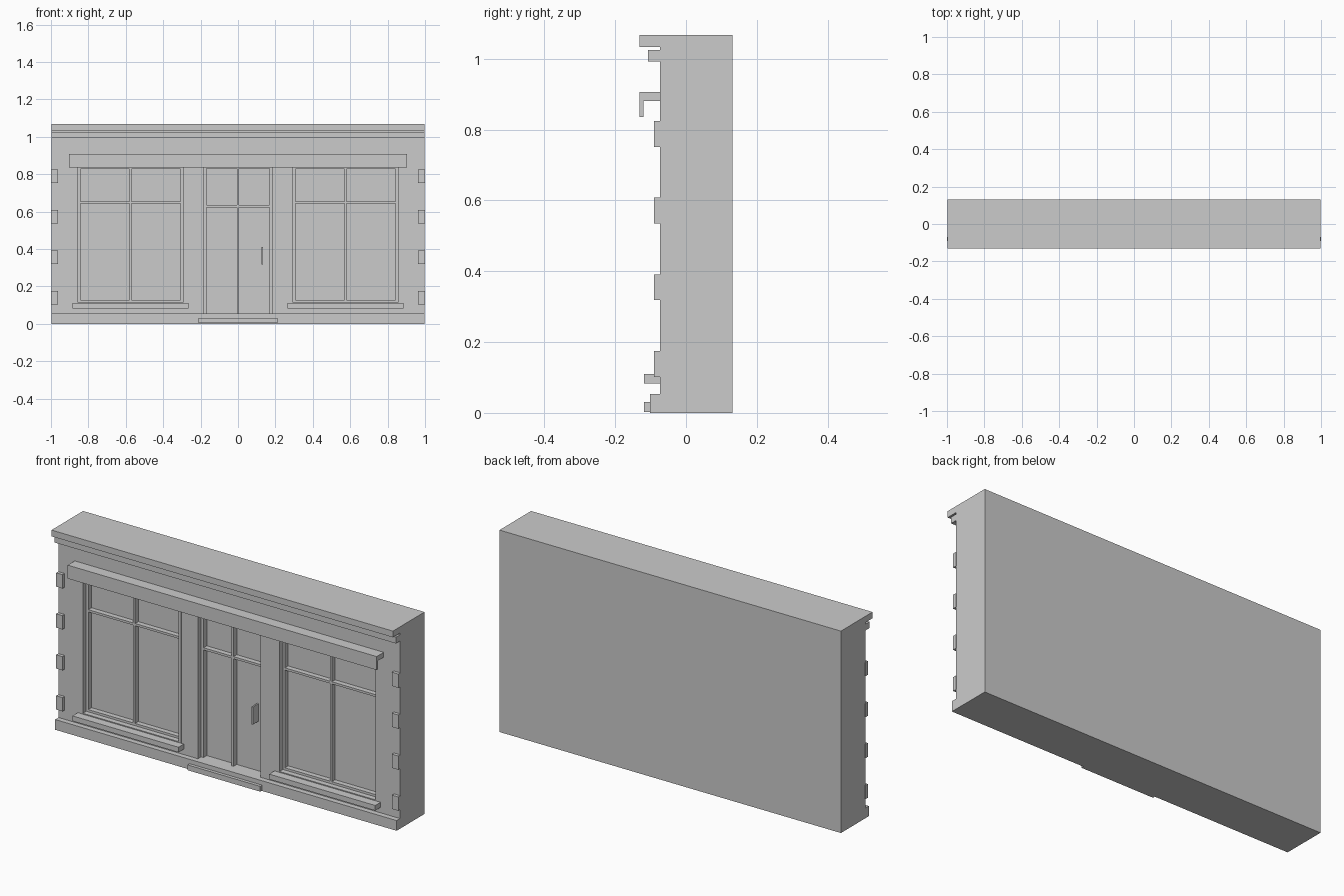
import bpy

if "Cube" in bpy.data.objects:
    bpy.data.objects.remove(bpy.data.objects["Cube"])

WALL_Y = -0.073    # wall front
BAR_Y = -0.046     # sash and glazing bar front
GLASS_Y = -0.019   # recessed pane surface
BACK_Y = 0.132
HALF = 0.998


def make(name, boxes):
    """One object from a list of boxes (x0, x1, y0, y1, z0, z1)."""
    verts, faces = [], []
    for x0, x1, y0, y1, z0, z1 in boxes:
        n = len(verts)
        verts += [(x, y, z) for z in (z0, z1)
                  for x, y in ((x0, y0), (x1, y0), (x1, y1), (x0, y1))]
        faces += [[n + i for i in f] for f in (
            (3, 2, 1, 0), (4, 5, 6, 7), (0, 1, 5, 4),
            (1, 2, 6, 5), (2, 3, 7, 6), (3, 0, 4, 7))]
    mesh = bpy.data.meshes.new(name)
    mesh.from_pydata(verts, [], faces)
    ob = bpy.data.objects.new(name, mesh)
    bpy.context.collection.objects.link(ob)
    return ob


def ring(x0, x1, z0, z1, side, top, bottom, y0, y1):
    """Four boxes forming a rectangular frame."""
    return [(x0, x0 + side, y0, y1, z0, z1),
            (x1 - side, x1, y0, y1, z0, z1),
            (x0 + side, x1 - side, y0, y1, z1 - top, z1),
            (x0 + side, x1 - side, y0, y1, z0, z0 + bottom)]


def glazed_unit(name, cx, half, z0, bar_z, casing, sash, casing_bottom):
    """Casing, sash and cross bars set into a wall opening."""
    x0, x1, z1 = cx - half, cx + half, 0.855
    back = GLASS_Y + 0.003
    make(name + "_casing", ring(x0, x1, z0, z1, casing, casing, casing_bottom,
                                WALL_Y - 0.001, back))
    x0, x1, z0, z1 = x0 + casing, x1 - casing, z0 + casing_bottom, z1 - casing
    make(name + "_sash", ring(x0, x1, z0, z1, sash, sash, sash, BAR_Y, back))
    x0, x1, z0, z1 = x0 + sash, x1 - sash, z0 + sash, z1 - sash
    make(name + "_glazing_bars", [
        (cx - 0.006, cx + 0.006, BAR_Y, back, z0, z1),
        (x0, cx - 0.006, BAR_Y, back, bar_z - 0.006, bar_z + 0.006),
        (cx + 0.006, x1, BAR_Y, back, bar_z - 0.006, bar_z + 0.006)])


# Wall with three recessed openings
wall = make("wall", [(-HALF, HALF, WALL_Y, BACK_Y, 0, 1.067)])
cutter = make("opening_cutter", [
    (cx - h, cx + h, -0.3, GLASS_Y, z0, 0.855)
    for cx, h, z0 in ((-0.575, 0.295, 0.095), (0, 0.195, 0.03), (0.575, 0.295, 0.095))])
cutter.hide_render = True
mod = wall.modifiers.new("openings", 'BOOLEAN')
mod.operation, mod.solver, mod.object = 'DIFFERENCE', 'EXACT', cutter
bpy.context.view_layer.objects.active = wall
bpy.ops.object.modifier_apply(modifier=mod.name)
bpy.data.objects.remove(cutter)

# Windows with sills
for side, cx in (("left", -0.575), ("right", 0.575)):
    glazed_unit(side + "_window", cx, 0.295, 0.095, 0.649, 0.015, 0.012, 0.02)
    make(side + "_window_sill", [(cx - 0.31, cx + 0.31, -0.118, -0.05, 0.083, 0.11)])

# Door with handle and step
glazed_unit("door", 0, 0.195, 0.03, 0.628, 0.012, 0.014, 0.008)
make("door_handle", [(0.126, 0.134, -0.068, GLASS_Y + 0.003, 0.317, 0.41)])
make("door_step", [(-0.212, 0.212, -0.118, -0.09, 0.003, 0.031)])

# Plinth along the base
make("plinth", [(-HALF, HALF, -0.101, -0.01, 0, 0.054)])

# Cornice bands along the top
make("upper_cornice", [(-HALF, HALF, -0.132, -0.05, 1.034, 1.067)])
make("lower_cornice", [(-HALF, HALF, -0.107, -0.05, 0.992, 1.025)])

# Canopy: flat top with a hanging front lip
make("canopy", [(-0.903, 0.903, -0.132, -0.06, 0.881, 0.907)])
make("canopy_lip", [(-0.903, 0.903, -0.132, -0.120, 0.836, 0.881)])

# Corner blocks up both ends
for side, s in (("left", -1), ("right", 1)):
    xa, xb = sorted((s * 0.963, s * 1.0))
    for i in range(4):
        z = 0.102 + i * 0.2165
        make(f"{side}_corner_block_{i + 1}", [(xa, xb, -0.09, -0.07, z, z + 0.073)])
